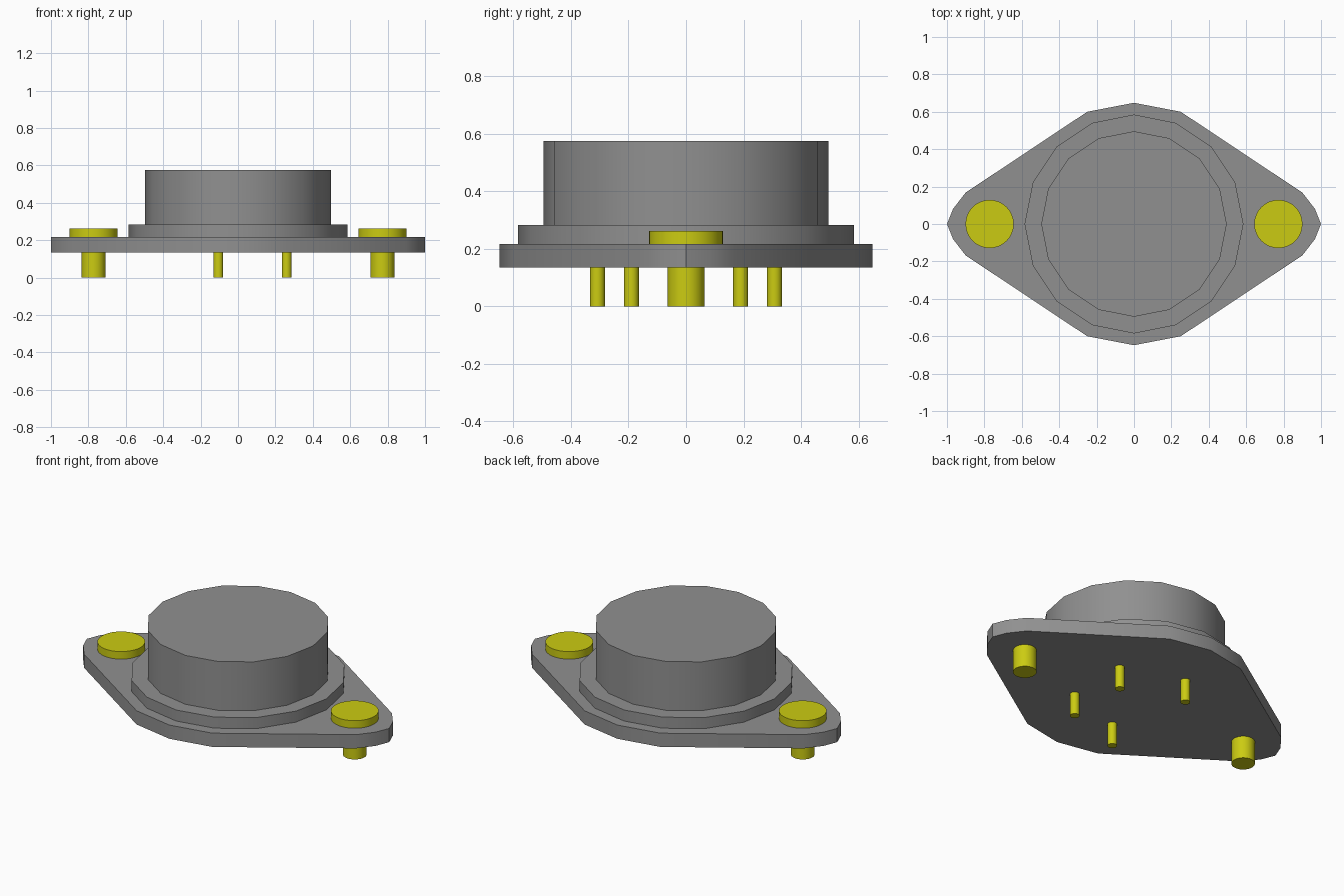
import bpy, bmesh, math

cube = bpy.data.objects.get("Cube")
if cube:
    bpy.data.objects.remove(cube, do_unlink=True)


def make_material(name, rgb):
    mat = bpy.data.materials.new(name)
    mat.use_nodes = True
    mat.diffuse_color = (*rgb, 1)
    mat.node_tree.nodes["Principled BSDF"].inputs["Base Color"].default_value = (*rgb, 1)
    return mat


grey = make_material("grey metal", (0.28, 0.28, 0.28))
yellow = make_material("yellow metal", (0.6, 0.6, 0.006))


def circle(radius, sides):
    return [(radius * math.cos(2 * math.pi * i / sides),
             radius * math.sin(2 * math.pi * i / sides)) for i in range(sides)]


def prism(name, outline, z0, z1, mat, at=(0, 0)):
    """Extrude a counter-clockwise outline from z0 up to z1."""
    bm = bmesh.new()
    base = bm.faces.new([bm.verts.new((x, y, z0)) for x, y in outline])
    top = bmesh.ops.extrude_face_region(bm, geom=[base], use_keep_orig=True)["geom"]
    bmesh.ops.translate(bm, vec=(0, 0, z1 - z0),
                        verts=[g for g in top if isinstance(g, bmesh.types.BMVert)])
    bmesh.ops.recalc_face_normals(bm, faces=bm.faces)
    mesh = bpy.data.meshes.new(name)
    bm.to_mesh(mesh)
    bm.free()
    mesh.materials.append(mat)
    obj = bpy.data.objects.new(name, mesh)
    obj.location = (*at, 0)
    bpy.context.collection.objects.link(obj)
    bpy.ops.object.select_all(action="DESELECT")
    obj.select_set(True)
    bpy.context.view_layer.objects.active = obj
    bpy.ops.object.shade_smooth_by_angle(angle=math.radians(30))
    return obj


# Heights of the stacked parts
PLATE_BOTTOM, PLATE_TOP, RIM_TOP, CAN_TOP = 0.135, 0.217, 0.283, 0.575

# Diamond-shaped mounting plate, one quarter mirrored twice
quarter = [(1.0, 0.0), (0.968, 0.08), (0.9, 0.168), (0.25, 0.6), (0, 0.648)]
half = quarter + [(-x, y) for x, y in reversed(quarter[:-1])]
plate = half + [(x, -y) for x, y in reversed(half[1:-1])]
prism("mounting_plate", plate, PLATE_BOTTOM, PLATE_TOP, grey)

# Stepped rim and can
prism("can_rim", circle(0.585, 16), PLATE_TOP, RIM_TOP, grey)
prism("can", circle(0.496, 16), RIM_TOP, CAN_TOP, grey)

# Mounting screws at both ends
for side, x in (("left", 0.772), ("right", -0.772)):
    prism(f"{side}_screw_head", circle(0.129, 32), PLATE_TOP, 0.262, yellow, (x, 0))
    prism(f"{side}_screw_shaft", circle(0.064, 32), 0, PLATE_BOTTOM, yellow, (x, 0))

# Four contact pins under the plate
for side, x, y in (("left", 0.26, 0.19), ("right", -0.105, 0.308)):
    for end, sign in (("front", -1), ("back", 1)):
        prism(f"{end}_{side}_pin", circle(0.026, 24), 0, PLATE_BOTTOM, yellow, (x, sign * y))
